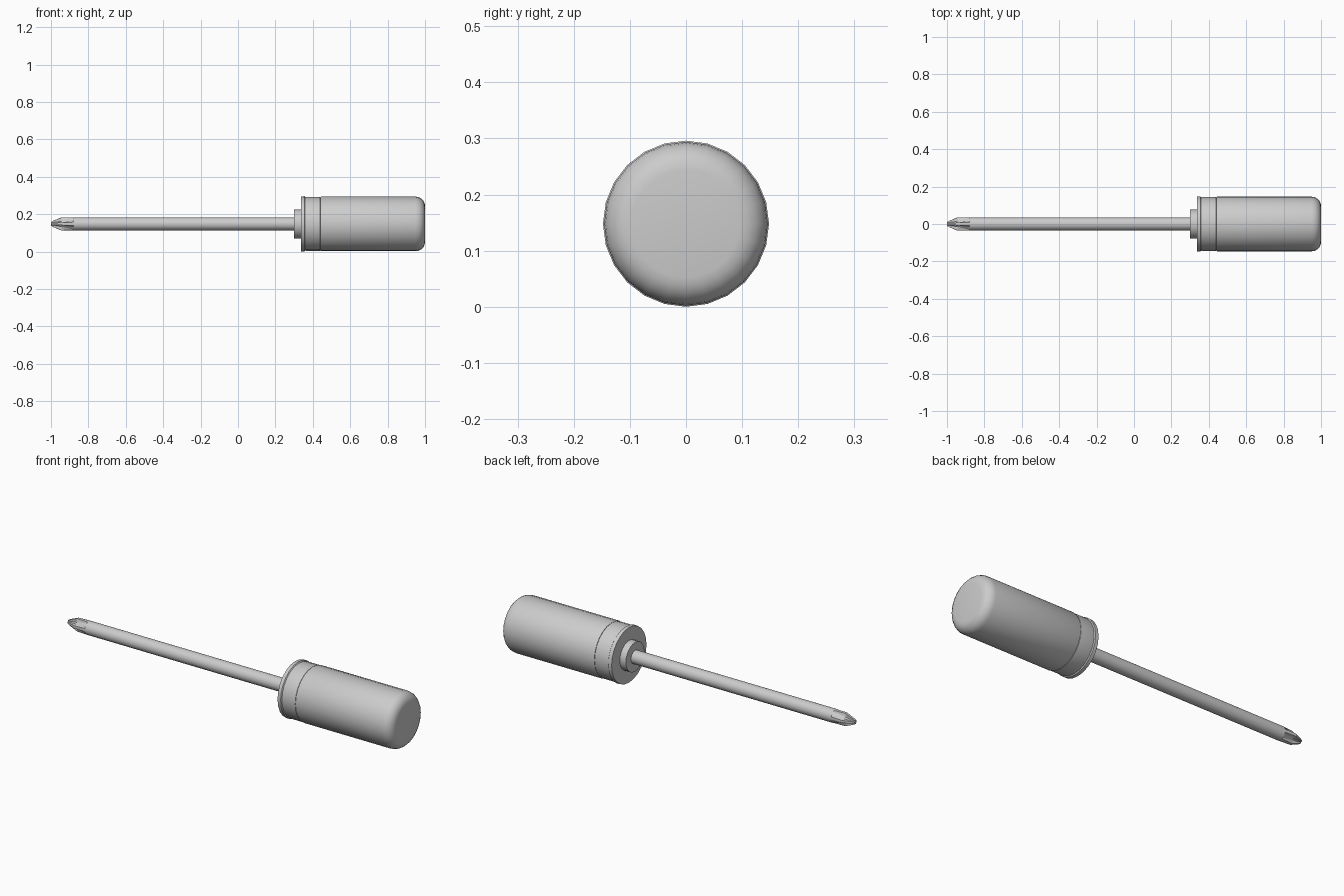
import bpy, bmesh, math

if "Cube" in bpy.data.objects:
    bpy.data.objects.remove(bpy.data.objects["Cube"])

SIDES = 24
AXIS_Z = 0.148


def circle(x, r):
    return [(x, r * math.cos(2 * math.pi * i / SIDES), r * math.sin(2 * math.pi * i / SIDES))
            for i in range(SIDES)]


def cross(x, wing, half, core):
    # four-winged section: three points per wing, three per flute
    quarter = [(wing * 0.97, -half), (wing, 0), (wing * 0.97, half),
               (core, half), (core * 0.8, core * 0.8), (half, core)]
    pts = []
    for q in range(4):
        c, s = [(1, 0), (0, 1), (-1, 0), (0, -1)][q]
        pts += [(x, a * c - b * s, a * s + b * c) for a, b in quarter]
    return pts[1:] + pts[:1]


def loft(name, rings, angle=35):
    bm = bmesh.new()
    loops = [[bm.verts.new(p) for p in ring] for ring in rings]
    for a, b in zip(loops, loops[1:]):
        for i in range(SIDES):
            j = (i + 1) % SIDES
            bm.faces.new((a[i], a[j], b[j], b[i]))
    bm.faces.new(loops[0])
    bm.faces.new(loops[-1])
    bmesh.ops.recalc_face_normals(bm, faces=bm.faces)
    mesh = bpy.data.meshes.new(name)
    bm.to_mesh(mesh)
    bm.free()
    obj = bpy.data.objects.new(name, mesh)
    obj.location.z = AXIS_Z
    bpy.context.collection.objects.link(obj)
    bpy.ops.object.select_all(action='DESELECT')
    obj.select_set(True)
    bpy.context.view_layer.objects.active = obj
    bpy.ops.object.shade_smooth_by_angle(angle=math.radians(angle))
    return obj


def lathe(name, profile):
    return loft(name, [circle(x, r) for x, r in profile])


# Grip with rounded butt
butt = [(0.95 + 0.05 * math.sin(t), 0.096 + 0.05 * math.cos(t))
        for t in (math.radians(18 * k) for k in range(6))]
lathe("handle_grip", [(0.44, 0.138), (0.44, 0.144), (0.445, 0.146)] + butt)

# Band and front flange
lathe("handle_band", [(0.35, 0.141), (0.365, 0.144), (0.438, 0.144), (0.442, 0.138)])
lathe("handle_flange", [(0.336, 0.147), (0.355, 0.148), (0.36, 0.141)])

# Collar around the shaft
lathe("collar", [(0.30, 0.078), (0.34, 0.078)])

# Shaft
lathe("shaft", [(-0.88, 0.035), (0.32, 0.035)])

# Cross-head tip; wings line up with the axes
start = circle(-0.88, 0.035)
loft("cross_tip", [start,
                   cross(-0.945, 0.035, 0.007, 0.014),
                   cross(-0.99, 0.016, 0.005, 0.008),
                   cross(-1.0, 0.010, 0.004, 0.006)], 20)
